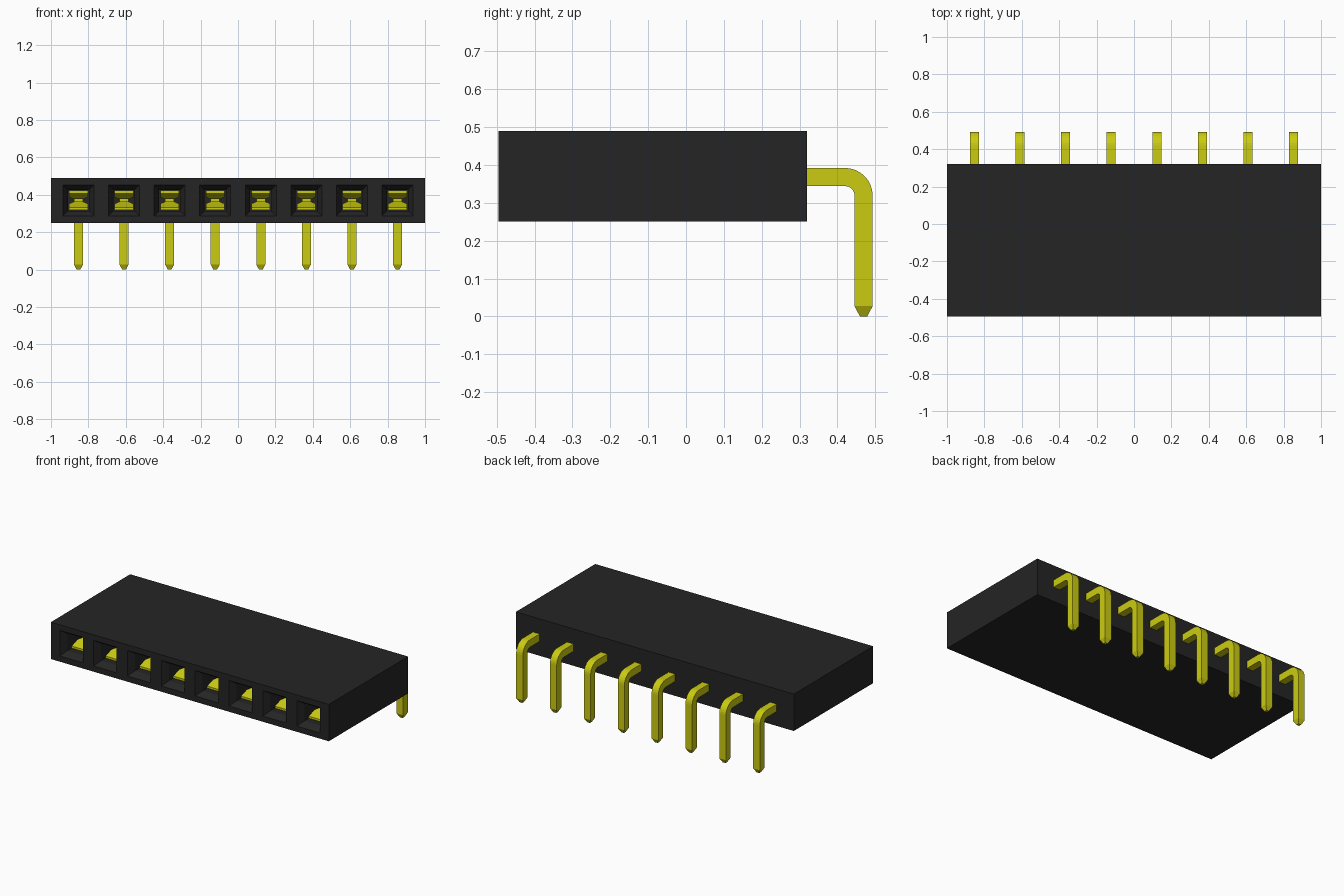
import bpy, bmesh, math
from mathutils import Vector

if "Cube" in bpy.data.objects:
    bpy.data.objects.remove(bpy.data.objects["Cube"], do_unlink=True)

COUNT, PITCH = 8, 0.2437
FRONT, BACK, BOTTOM, TOP = -0.495, 0.32, 0.25, 0.49
AXIS_Z = 0.37
XS = [(i - (COUNT - 1) / 2) * PITCH for i in range(COUNT)]


def material(name, rgb):
    m = bpy.data.materials.new(name)
    m.use_nodes = True
    m.diffuse_color = (*rgb, 1)
    bsdf = next(n for n in m.node_tree.nodes if n.type == 'BSDF_PRINCIPLED')
    bsdf.inputs["Base Color"].default_value = (*rgb, 1)
    bsdf.inputs["Roughness"].default_value = 0.6
    return m


BLACK = material("black plastic", (0.018, 0.018, 0.018))
GOLD = material("yellow metal", (0.60, 0.60, 0.006))


def to_mesh(bm, name, mat):
    bmesh.ops.remove_doubles(bm, verts=bm.verts, dist=1e-5)
    bmesh.ops.recalc_face_normals(bm, faces=bm.faces)
    me = bpy.data.meshes.new(name)
    bm.to_mesh(me)
    bm.free()
    me.materials.append(mat)
    return me


def place(me, name, x=0):
    ob = bpy.data.objects.new(name, me)
    ob.location.x = x
    bpy.context.collection.objects.link(ob)
    return ob


def bridge(bm, a, b):
    n = len(a)
    for i in range(n):
        j = (i + 1) % n
        bm.faces.new((a[i], a[j], b[j], b[i]))


def rect(bm, x0, x1, z0, z1, y):
    return [bm.verts.new(p) for p in
            ((x0, y, z0), (x1, y, z0), (x1, y, z1), (x0, y, z1))]


# Housing: one block, each cell has a chamfered square socket
bm = bmesh.new()
bounds = [-1] + [(a + b) / 2 for a, b in zip(XS, XS[1:])] + [1]
for i, x in enumerate(XS):
    x0, x1 = bounds[i], bounds[i + 1]
    outer = rect(bm, x0, x1, BOTTOM, TOP, FRONT)
    rear = rect(bm, x0, x1, BOTTOM, TOP, BACK)
    rings = [outer]
    for half, y in ((0.083, FRONT), (0.057, FRONT + 0.04), (0.057, 0.1)):
        rings.append(rect(bm, x - half, x + half, AXIS_Z - half, AXIS_Z + half, y))
    for a, b in zip(rings, rings[1:]):
        bridge(bm, a, b)
    bm.faces.new(rings[-1])
    bm.faces.new(rear)
    for k in range(4):
        # side walls only at the two ends of the row
        if (k == 1 and i < COUNT - 1) or (k == 3 and i > 0):
            continue
        j = (k + 1) % 4
        bm.faces.new((outer[k], outer[j], rear[j], rear[k]))
place(to_mesh(bm, "housing", BLACK), "housing")

# Bent square pin with a pointed tip: (y, z, direction angle, scale)
R, H = 0.049, 0.024
path = [(0.09, 0.368, 0, 1)]
for k in range(9):
    a = math.radians(90 * k / 8)
    path.append((0.42 + R * math.sin(a), 0.368 - R + R * math.cos(a), a, 1))
path += [(0.469, 0.027, math.pi / 2, 1), (0.469, 0, math.pi / 2, 0.4)]
bm = bmesh.new()
rings = []
for y, z, a, s in path:
    across = Vector((0, math.sin(a), math.cos(a))) * H * s
    side = Vector((H * s, 0, 0))
    c = Vector((0, y, z))
    rings.append([bm.verts.new(c + side * u + across * v)
                  for u, v in ((-1, -1), (1, -1), (1, 1), (-1, 1))])
for a, b in zip(rings, rings[1:]):
    bridge(bm, a, b)
bm.faces.new(rings[0])
bm.faces.new(rings[-1])
pin_mesh = to_mesh(bm, "pin", GOLD)

# Spring contact: two mirrored leaves, (y, offset from axis, half width)
leaf = ((-0.42, 0.038, 0.05), (-0.36, 0.018, 0.05), (-0.33, 0.007, 0.025),
        (-0.29, 0.010, 0.025), (-0.18, 0.034, 0.05), (0.1, 0.034, 0.05))
bm = bmesh.new()
for s in (-1, 1):
    rings = []
    for y, off, w in leaf:
        z = sorted((AXIS_Z + s * off, AXIS_Z + s * (off + 0.014)))
        rings.append(rect(bm, -w, w, *z, y))
    for a, b in zip(rings, rings[1:]):
        bridge(bm, a, b)
    bm.faces.new(rings[0])
    bm.faces.new(rings[-1])
contact_mesh = to_mesh(bm, "spring_contact", GOLD)

# Repeat along the row
for i, x in enumerate(XS, 1):
    place(pin_mesh, f"pin_{i}", x)
    place(contact_mesh, f"spring_contact_{i}", x)
